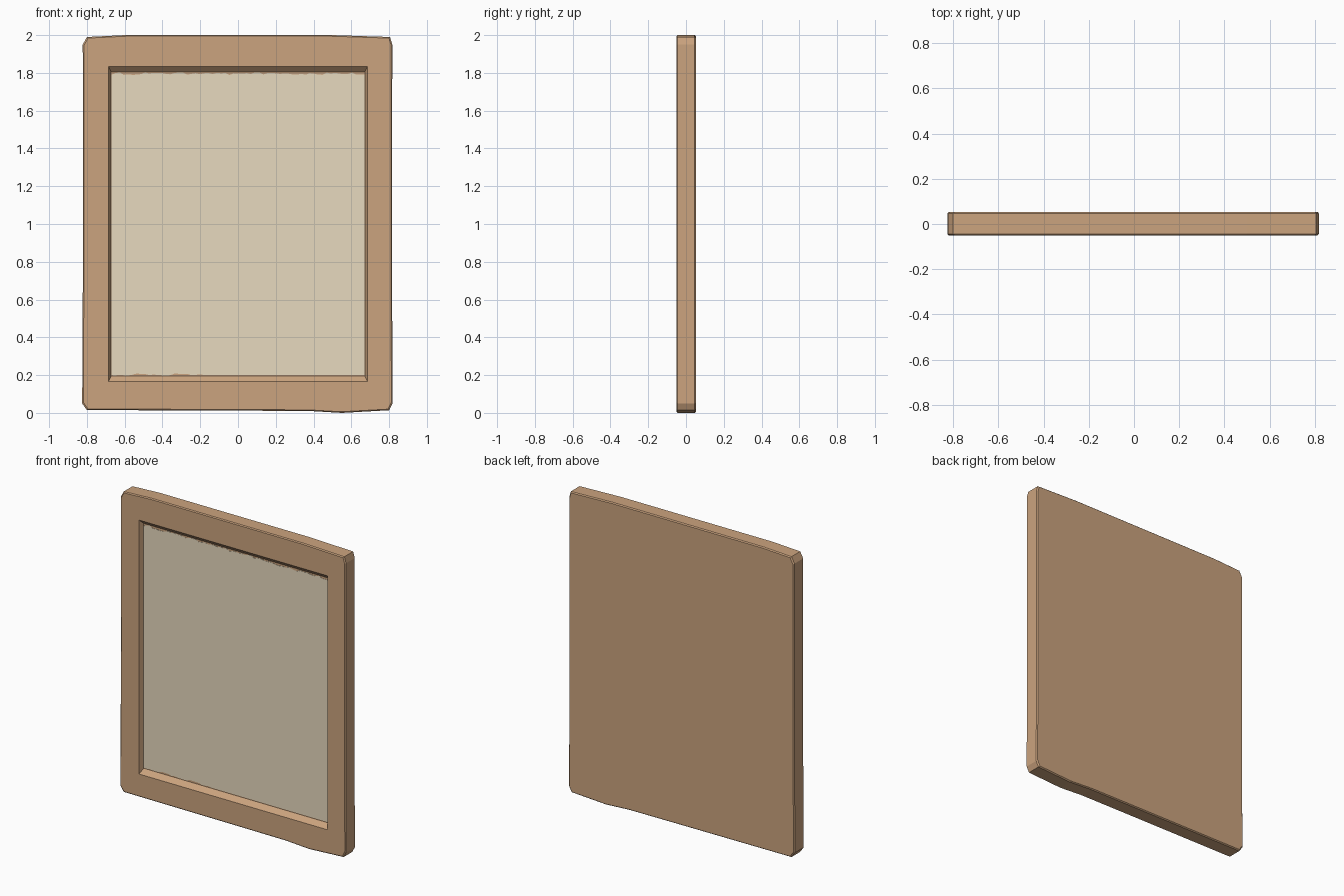
import bpy, bmesh, random

if "Cube" in bpy.data.objects:
    bpy.data.objects.remove(bpy.data.objects["Cube"])

random.seed(4)


def material(name, color):
    m = bpy.data.materials.new(name)
    m.diffuse_color = color
    m.use_nodes = True
    m.node_tree.nodes["Principled BSDF"].inputs["Base Color"].default_value = m.diffuse_color
    return m


def link_mesh(name, bm, mat=None):
    bmesh.ops.recalc_face_normals(bm, faces=bm.faces)
    me = bpy.data.meshes.new(name)
    bm.to_mesh(me)
    bm.free()
    ob = bpy.data.objects.new(name, me)
    bpy.context.collection.objects.link(ob)
    if mat:
        me.materials.append(mat)
    return ob


def loft(name, rings, mat=None):
    """Closed solid through equal-length rings given as (y, [(x, z), ...])."""
    bm = bmesh.new()
    loops = [[bm.verts.new((x, y, z)) for x, z in pts] for y, pts in rings]
    n = len(loops[0])
    for a, b in zip(loops, loops[1:]):
        for i in range(n):
            j = (i + 1) % n
            bm.faces.new((a[i], a[j], b[j], b[i]))
    bm.faces.new(loops[0])
    bm.faces.new(loops[-1])
    return link_mesh(name, bm, mat)


def rect(hx, z0, z1):
    return [(-hx, z0), (hx, z0), (hx, z1), (-hx, z1)]


def inset(pts, d):
    return [(x * (1 - d / 0.82), 1 + (z - 1) * (1 - d)) for x, z in pts]


wood = material("wood", (0.60, 0.37, 0.21, 1))
paper = material("paper", (0.80, 0.70, 0.52, 1))

# Frame: slightly worn slab outline with chipped corners and small edge chamfer
outline = [(-0.80, 0.015), (0.0, 0.012), (0.38, 0.01), (0.55, 0.0), (0.80, 0.014),
           (0.818, 0.05), (0.815, 1.0), (0.817, 1.95), (0.805, 1.99),
           (0.5, 2.0), (-0.6, 2.0), (-0.80, 1.99), (-0.822, 1.95),
           (-0.82, 1.0), (-0.825, 0.05)]
frame = loft("frame", [(-0.05, inset(outline, 0.006)), (-0.044, outline),
                       (0.046, outline), (0.053, inset(outline, 0.006))], wood)

# Recess with sloping walls, cut into the front
cutter = loft("recess_cutter", [(-0.08, rect(0.698, 0.135, 1.865)),
                                (-0.02, rect(0.672, 0.195, 1.805))])
cutter.hide_render = True
cutter.hide_viewport = True
cut = frame.modifiers.new("recess", "BOOLEAN")
cut.operation = "DIFFERENCE"
cut.solver = "EXACT"
cut.object = cutter

# Paper panel with ragged top and bottom edges
n = 60
xs = [-0.671 + 1.342 * i / n for i in range(n + 1)]
bottom = [(x, 0.197 + (random.uniform(0, 0.012) if x < -0.2 else 0.003)) for x in xs]
top = [(x, 1.803 - random.uniform(0, 0.014)) for x in reversed(xs)]
edge = bottom + top
loft("paper_panel", [(-0.0215, edge), (-0.019, edge)], paper)
